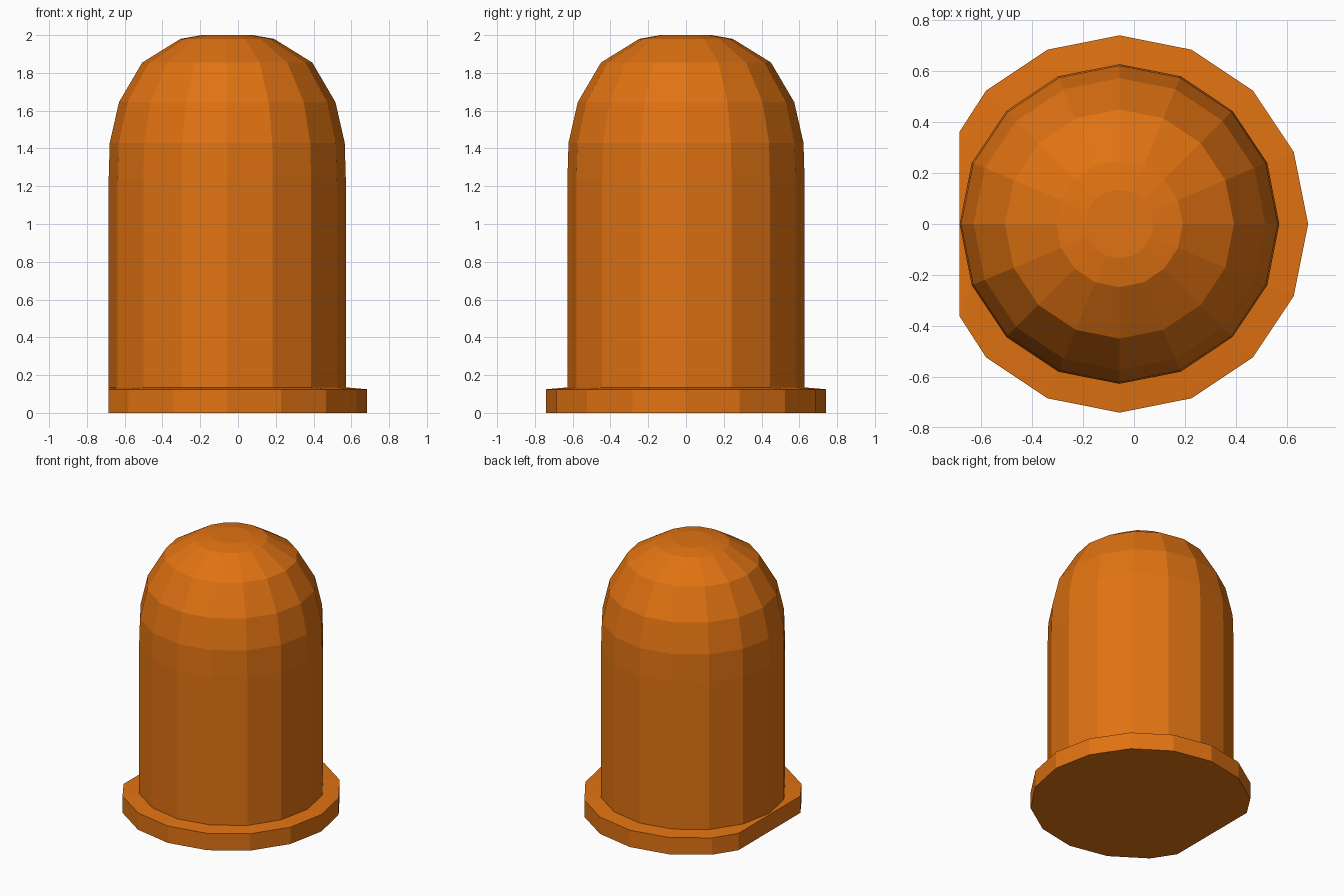
import bpy, bmesh
from math import cos, sin, pi

if "Cube" in bpy.data.objects:
    bpy.data.objects.remove(bpy.data.objects["Cube"])

SIDES = 16
CX = -0.057        # lathe axis
FLAT_X = -0.685    # flat side cut into the rim
FLAT_Y = 0.363     # half length of that flat


def ring(bm, r, z):
    """One 16-sided ring; rim rings are cut off flat on the -x side."""
    verts = []
    for i in range(SIDES):
        a = 2 * pi * i / SIDES
        x, y = CX + r * cos(a), r * sin(a)
        if x < FLAT_X - 1e-4:
            x = FLAT_X
            y = 0 if i == SIDES // 2 else (FLAT_Y if y > 0 else -FLAT_Y)
        verts.append(bm.verts.new((x, y, z)))
    return verts


# Profile (radius, height): rim, straight wall, rounded dome
profile = [(0.741, 0), (0.741, 0.125), (0.628, 0.135), (0.628, 1.23),
           (0.622, 1.43), (0.573, 1.645), (0.45, 1.855),
           (0.248, 1.98), (0.135, 2.0)]

bm = bmesh.new()
rings = [ring(bm, r, z) for r, z in profile]
for lo, hi in zip(rings, rings[1:]):
    for i in range(SIDES):
        j = (i + 1) % SIDES
        bm.faces.new((lo[i], lo[j], hi[j], hi[i]))
# Closed base and small flat top
bm.faces.new(rings[0][::-1])
bm.faces.new(rings[-1])
bmesh.ops.recalc_face_normals(bm, faces=bm.faces)

mesh = bpy.data.meshes.new("domed_lens")
bm.to_mesh(mesh)
bm.free()
lens = bpy.data.objects.new("domed_lens", mesh)
bpy.context.collection.objects.link(lens)

# Orange plastic
mat = bpy.data.materials.new("orange_plastic")
mat.diffuse_color = (0.75, 0.17, 0.006, 1)
mat.use_nodes = True
mat.node_tree.nodes["Principled BSDF"].inputs["Base Color"].default_value = mat.diffuse_color
mesh.materials.append(mat)
